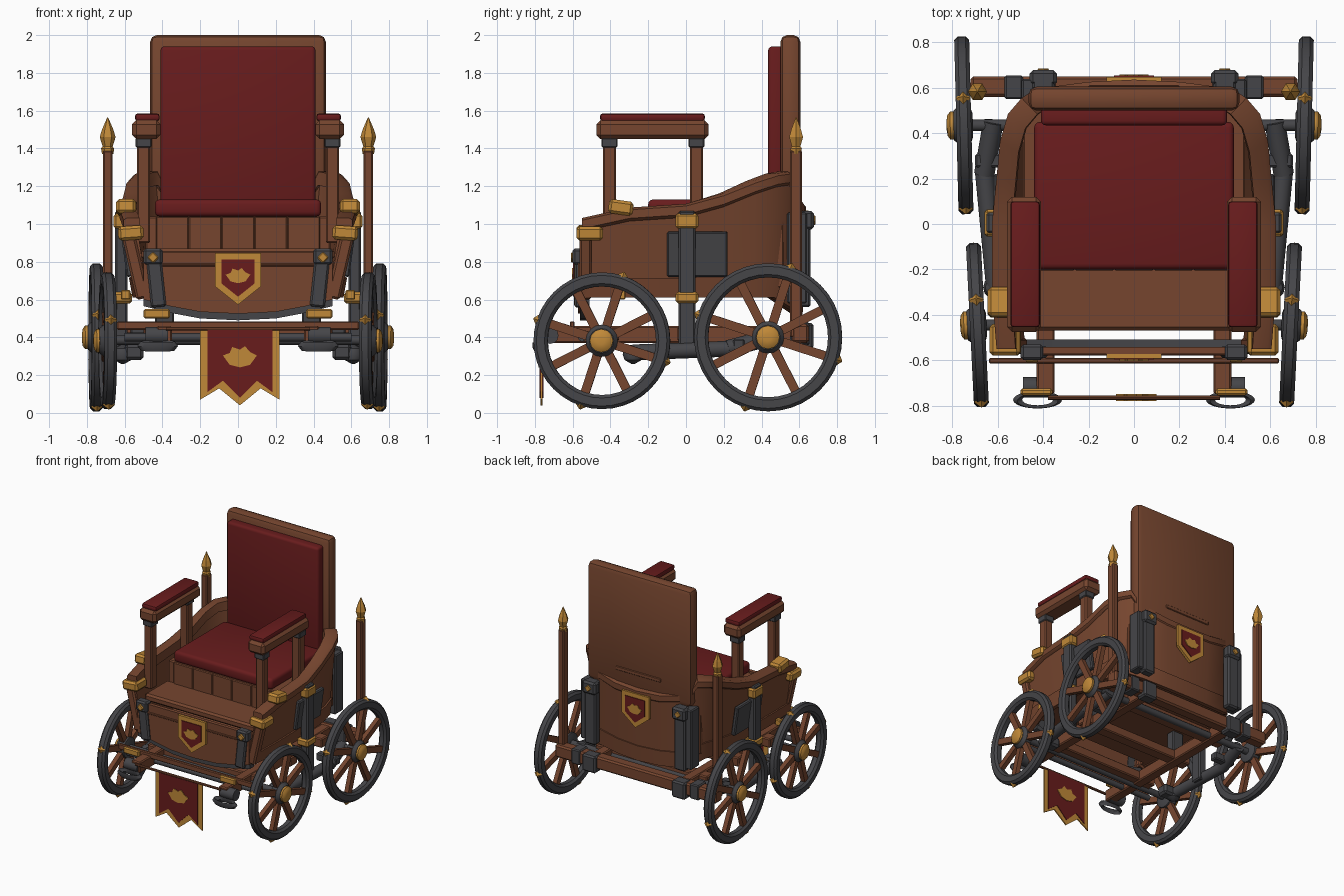
import bpy, bmesh, math
from mathutils import Matrix, Vector

cube = bpy.data.objects.get("Cube")
if cube:
    bpy.data.objects.remove(cube, do_unlink=True)


def material(name, r, g, b):
    m = bpy.data.materials.new(name)
    m.use_nodes = True
    m.diffuse_color = (r, g, b, 1)
    m.node_tree.nodes["Principled BSDF"].inputs["Base Color"].default_value = (r, g, b, 1)
    return m


WOOD = material("brown wood", .18, .06, .028)
RED = material("red cloth", .138, .0115, .012)
GOLD = material("gold", .53, .25, .04)
IRON = material("dark iron", .06, .06, .066)
SIDES = (("left", 1), ("right", -1))


def finish(name, bm, mat, matrix=Matrix(), smooth=False):
    bm.transform(matrix)
    bmesh.ops.recalc_face_normals(bm, faces=bm.faces)
    mesh = bpy.data.meshes.new(name)
    bm.to_mesh(mesh)
    bm.free()
    mesh.materials.append(mat)
    ob = bpy.data.objects.new(name, mesh)
    bpy.context.collection.objects.link(ob)
    if smooth:
        bpy.ops.object.select_all(action='DESELECT')
        ob.select_set(True)
        bpy.context.view_layer.objects.active = ob
        bpy.ops.object.shade_smooth_by_angle(angle=math.radians(40))
    return ob


def box(name, lo, hi, mat, bevel=.008, tilt=0, axis='Y', segments=1):
    """Bevelled box between two corners, optionally tilted about its centre."""
    lo, hi = Vector(lo), Vector(hi)
    bm = bmesh.new()
    bmesh.ops.create_cube(bm, size=1, matrix=Matrix.Diagonal((*(hi - lo), 1)))
    bmesh.ops.bevel(bm, geom=bm.edges[:], offset=bevel, segments=segments, profile=.5, affect='EDGES')
    m = Matrix.Translation((lo + hi) / 2) @ Matrix.Rotation(math.radians(tilt), 4, axis)
    return finish(name, bm, mat, m, segments > 1)


def pair(name, lo, hi, mat, bevel=.008, tilt=0, axis='Y', segments=1):
    """The same box on both sides; lo and hi describe the left one."""
    for side, s in SIDES:
        a, b = (lo[0], hi[0]) if s > 0 else (-hi[0], -lo[0])
        turn = tilt if axis == 'X' else tilt * s
        box(f"{side}_{name}", (a, *lo[1:]), (b, *hi[1:]), mat, bevel, turn, axis, segments)


def lathe(name, profile, n, mat, matrix, closed=False, smooth=True):
    """Turn (radius, height) points about z."""
    bm = bmesh.new()
    rings = [[bm.verts.new((r * math.cos(2 * math.pi * i / n), r * math.sin(2 * math.pi * i / n), h))
              for i in range(n)] for r, h in profile]
    joins = list(zip(rings, rings[1:])) + ([(rings[-1], rings[0])] if closed else [])
    for a, b in joins:
        for i in range(n):
            j = (i + 1) % n
            bm.faces.new((a[i], a[j], b[j], b[i]))
    if not closed:
        bm.faces.new(rings[0])
        bm.faces.new(rings[-1])
    return finish(name, bm, mat, matrix, smooth)


def rod(name, a, b, r, mat, n=12):
    a, b = Vector(a), Vector(b)
    m = Matrix.Translation(a) @ (b - a).to_track_quat('Z', 'Y').to_matrix().to_4x4()
    return lathe(name, [(r, 0), (r, (b - a).length)], n, mat, m)


def plate(name, pts, y, depth, mat):
    """Outline in x and z, extruded backwards from y."""
    bm = bmesh.new()
    face = bm.faces.new([bm.verts.new((x, y, z)) for x, z in pts])
    new = bmesh.ops.extrude_face_region(bm, geom=[face])["geom"]
    bmesh.ops.translate(bm, vec=(0, depth, 0), verts=[v for v in new if isinstance(v, bmesh.types.BMVert)])
    return finish(name, bm, mat)


def mirrored(half):
    return half + [(-p[0], *p[1:]) for p in reversed(half) if p[0] > 0]


# Tub: a horseshoe path with a rising top edge and a floor that bows down at the back
path = mirrored([(.6, -.55, 1.02), (.62, -.3, 1.075), (.62, 0, 1.095), (.6, .2, 1.15), (.585, .36, 1.215),
                 (.55, .48, 1.255), (.49, .55, 1.265), (.43, .59, 1.15), (.2, .62, 1.1), (0, .63, 1.09)])
FLOOR = .62


def ribbon(name, corners, mat):
    """Sweep corners of (x scale, y scale, height share, lift) along the path."""
    bm = bmesh.new()
    rows = []
    for x, y, z in path:
        low = FLOOR - .09 * max(0, (y - .48) / .15)
        rows.append([bm.verts.new((x * sx, y * (sy if y > 0 else 1), low + (z - low) * t + lift))
                     for sx, sy, t, lift in corners])
    n = len(corners)
    for a, b in zip(rows, rows[1:]):
        for i in range(n):
            bm.faces.new((a[i], a[(i + 1) % n], b[(i + 1) % n], b[i]))
    bm.faces.new(rows[0])
    bm.faces.new(rows[-1])
    return finish(name, bm, mat, smooth=True)


ribbon("tub_wall", [(.89, .97, 0, 0), (.98, 1, 1, -.03), (.89, .91, 1, -.03), (.8, .87, 0, 0)], WOOD)
ribbon("tub_rim", [(.98, .99, 1, -.06), (1.01, 1.01, 1, -.045), (1.01, 1.01, 1, 0),
                   (.98, .98, 1, .012), (.87, .88, 1, .012), (.86, .88, 1, -.06)], WOOD)
ribbon("tub_lower_band", [(.9, .98, 0, -.01), (.93, .99, .2, 0), (.88, .95, .2, 0), (.85, .93, 0, -.01)], WOOD)
bm = bmesh.new()
floor_points = [(x * .87, max(y * .95, -.47)) for x, y, _ in path]
lower = bm.faces.new([bm.verts.new((x, y, FLOOR)) for x, y in floor_points])
bmesh.ops.solidify(bm, geom=[lower], thickness=.04)
finish("tub_floor", bm, WOOD)

# Front panel with a bowed lower edge and iron trim
arc = mirrored([(.5, .6), (.36, .565), (.2, .535), (0, .525)])
plate("front_panel", [(-.5, .79), (-.43, .85), (.43, .85), (.5, .79)] + arc, -.572, .03, WOOD)
box("front_panel_moulding", (-.42, -.58, .775), (.42, -.565, .79), WOOD, .004)
plate("front_iron_trim", arc + [(x, z - .035) for x, z in reversed(arc)], -.56, .05, IRON)
box("foot_deck", (-.51, -.47, .81), (.51, -.18, .87), WOOD, .015)
pair("front_corner_post", (.51, -.565, .6), (.58, -.5, .97), WOOD, .012, 13)
pair("front_bracket", (.395, -.59, .56), (.475, -.54, .86), IRON, .01, 6)
pair("front_bracket_head", (.4, -.6, .785), (.5, -.53, .87), IRON, .012)
pair("front_bracket_rivet", (.428, -.61, .8), (.472, -.595, .845), GOLD, .006, 45)
pair("bracket_foot", (.36, -.755, .5), (.5, -.725, .55), GOLD)
pair("corner_clamp", (.5, -.58, .915), (.635, -.44, .99), GOLD, .015, 4)
pair("rim_clamp", (.54, -.41, 1.05), (.645, -.28, 1.125), GOLD, .015, -8, 'X')
pair("side_rivet", (.57, -.36, .6), (.62, -.32, .65), GOLD, .006)

# Side straps and plates
pair("side_plate", (.57, -.1, .72), (.605, .22, .96), IRON, .008, 8)
pair("side_strap", (.585, -.04, .3), (.65, .05, 1.07), IRON, .01)
pair("side_strap_cap", (.59, -.055, .975), (.658, .065, 1.055), GOLD, .012)
pair("side_strap_collar", (.56, -.055, .58), (.66, .065, .64), GOLD, .012)
pair("rear_corner_strap", (.42, .535, .58), (.495, .64, 1.06), IRON)
pair("rear_bracket", (.35, .59, .56), (.45, .66, 1.07), IRON, .012)
pair("rear_bracket_head", (.34, .61, .97), (.46, .678, 1.07), IRON, .015)
pair("rear_bracket_rivet", (.38, .672, 1.0), (.42, .686, 1.04), GOLD, .005, 45)

# Seat, back and cushions
box("seat_base", (-.49, -.19, .66), (.49, .52, 1.04), WOOD)
for i in range(5):
    x = -.435 + i * .174
    box(f"seat_plank_{i + 1}", (x, -.205, .86), (x + .174, -.18, 1.04), WOOD, .006)
box("seat_cushion", (-.44, -.2, 1.04), (.44, .45, 1.13), RED, .025, segments=3)
box("backrest", (-.465, .5, 1.06), (.465, .605, 2), WOOD, .035, segments=2)
box("back_cushion", (-.41, .435, 1.1), (.41, .52, 1.94), RED, .02, segments=3)
box("backrest_rail", (-.2, .6, 1.2), (.2, .612, 1.23), WOOD, .004)

# Armrests
pair("armrest", (.41, -.475, 1.45), (.56, .12, 1.55), WOOD, .022)
pair("armrest_pad", (.415, -.455, 1.545), (.545, .1, 1.585), RED, .014, segments=2)
for label, y in (("front", -.44), ("rear", .02)):
    pair(f"{label}_arm_post", (.465, y, .9), (.535, y + .07, 1.46), WOOD)
    pair(f"{label}_arm_collar", (.458, y - .007, 1.405), (.542, y + .077, 1.455), IRON, .006)

# Chassis
pair("chassis_rail", (.35, -.75, .37), (.43, .62, .46), WOOD)
box("rear_beam", (-.72, .56, .37), (.72, .65, .47), WOOD, .012)
pair("rear_beam_collar", (.49, .55, .36), (.57, .655, .48), IRON)
pair("rear_beam_block", (.34, .58, .34), (.46, .675, .475), IRON, .012)
for label, y in (("front", -.4), ("middle", 0), ("rear", .4)):
    box(f"{label}_cross_beam", (-.5, y - .045, .38), (.5, y + .045, .455), WOOD)
pair("body_mount", (.34, -.03, .44), (.44, .04, FLOOR), IRON)
box("front_crossbar", (-.64, -.615, .44), (.64, -.59, .485), WOOD, .006)
rod("front_iron_bar", (-.6, -.55, .4), (.6, -.55, .4), .022, IRON)
rod("front_axle", (-.66, -.445, .385), (.66, -.445, .385), .025, IRON)
rod("rear_axle", (-.74, .435, .4), (.74, .435, .4), .025, IRON)
pair("front_axle_block", (.5, -.33, .28), (.6, -.24, .36), IRON, .015)
pair("rear_axle_bracket", (.52, .25, .33), (.7, .31, .39), IRON)

for side, s in SIDES:
    # Side tubes and towing rings
    rod(f"{side}_side_tube", (s * .61, -.28, .32), (s * .66, .24, .34), .042, IRON)
    rod(f"{side}_side_tube_rear", (s * .66, .22, .34), (s * .62, .45, .4), .045, IRON)
    lathe(f"{side}_tube_knob", [(.01, -.05), (.045, -.03), (.055, 0), (.045, .03), (.01, .05)], 12,
          IRON, Matrix.Translation((s * .61, -.28, .31)))
    rod(f"{side}_tow_roller", (s * .37, -.72, .41), (s * .49, -.72, .41), .045, IRON)
    ring = Matrix.Translation((s * .425, -.775, .355)) @ Matrix.Rotation(.2, 4, 'X') @ Matrix.Diagonal((1, .36, 1, 1))
    lathe(f"{side}_tow_ring", [(.108, 0), (.09, .025), (.068, 0), (.09, -.025)], 24, IRON, ring, True)

    # Rear lantern posts with pointed finials
    box(f"{side}_rear_post", (s * .69 - .026, .55, .4), (s * .69 + .026, .615, 1.39), WOOD)
    spike = [(.03, 1.37), (.035, 1.4), (.026, 1.41), (.042, 1.46), (.03, 1.5), (.002, 1.565)]
    lathe(f"{side}_finial", spike, 6, GOLD, Matrix.Translation((s * .69, .583, 0)), smooth=False)

    # Wheels
    for label, x, y, z, R, yaw in (("front", .69, -.445, .382, .362, -.05), ("rear", .75, .435, .4, .392, -.025)):
        name = f"{side}_{label}_wheel"
        M = (Matrix.Diagonal((s, 1, 1, 1)) @ Matrix.Translation((x, y, z))
             @ Matrix.Rotation(yaw, 4, 'Z') @ Matrix.Rotation(math.pi / 2, 4, 'Y'))
        w, t, c = .033, .075, .016
        rim = [(R, -w + c), (R, w - c), (R - c, w), (R - t + c, w), (R - t, w - c),
               (R - t, c - w), (R - t + c, -w), (R - c, -w)]
        lathe(f"{name}_rim", rim, 40, IRON, M, True)
        lathe(f"{name}_hub", [(.05, -.04), (.08, -.03), (.085, .02), (.065, .045)], 16, IRON, M)
        lathe(f"{name}_hub_cap", [(.062, .03), (.062, .06), (.045, .072), (.02, .076)], 12, GOLD, M)
        spokes, studs = bmesh.new(), bmesh.new()
        for i in range(8):
            turn = Matrix.Rotation(math.pi / 4 * (i + .6), 4, 'Z')
            bmesh.ops.create_cube(spokes, size=1, matrix=turn @ Matrix.Translation((R / 2, 0, 0))
                                  @ Matrix.Diagonal((R - .08, .047, .036, 1)))
            if i % 2:
                bmesh.ops.create_cone(studs, cap_ends=True, segments=4, radius1=.034, radius2=.004, depth=.026,
                                      matrix=turn @ Matrix.Translation((R + .006, 0, 0))
                                      @ Matrix.Rotation(math.pi / 2, 4, 'Y'))
        finish(f"{name}_spokes", spokes, WOOD, M)
        finish(f"{name}_studs", studs, GOLD, M)


# Heraldic pieces
def emblem(name, x, y, z, w):
    pts = [(-1, .1), (-.6, .25), (-.45, .6), (0, .45), (.3, .65), (.6, .3), (1, .1), (.6, -.45), (0, -.6), (-.6, -.45)]
    plate(name, [(x + a * w, z + b * w) for a, b in pts], y, .006, GOLD)


def shield(name, y, z, facing):
    outline = [(-1, 1), (1, 1), (1, -.45), (0, -1.25), (-1, -.45)]
    for part, size, depth, mat in (("border", .122, 0, GOLD), ("field", .088, .006, RED)):
        plate(f"{name}_{part}", [(a * size, z + b * size) for a, b in outline], y + facing * depth, -facing * .02, mat)
    emblem(f"{name}_emblem", 0, y + facing * .009 - .003, z, .065)


shield("front_shield", -.592, .725, -1)
shield("rear_shield", .648, .95, 1)

tails = [(-.21, .44), (.21, .44), (.21, .07), (.11, .13), (0, .04), (-.11, .13), (-.21, .07)]
plate("banner_border", [(x + .01, z) for x, z in tails], -.77, .01, GOLD)
plate("banner_cloth", [(x * .82 + .01, z if z > .4 else z + .04) for x, z in tails], -.775, .02, RED)
for label, y in (("front", -.78), ("back", -.756)):
    emblem(f"banner_{label}_emblem", .01, y, .295, .09)
rod("banner_rod", (-.38, -.765, .445), (.38, -.765, .445), .01, WOOD, 8)
